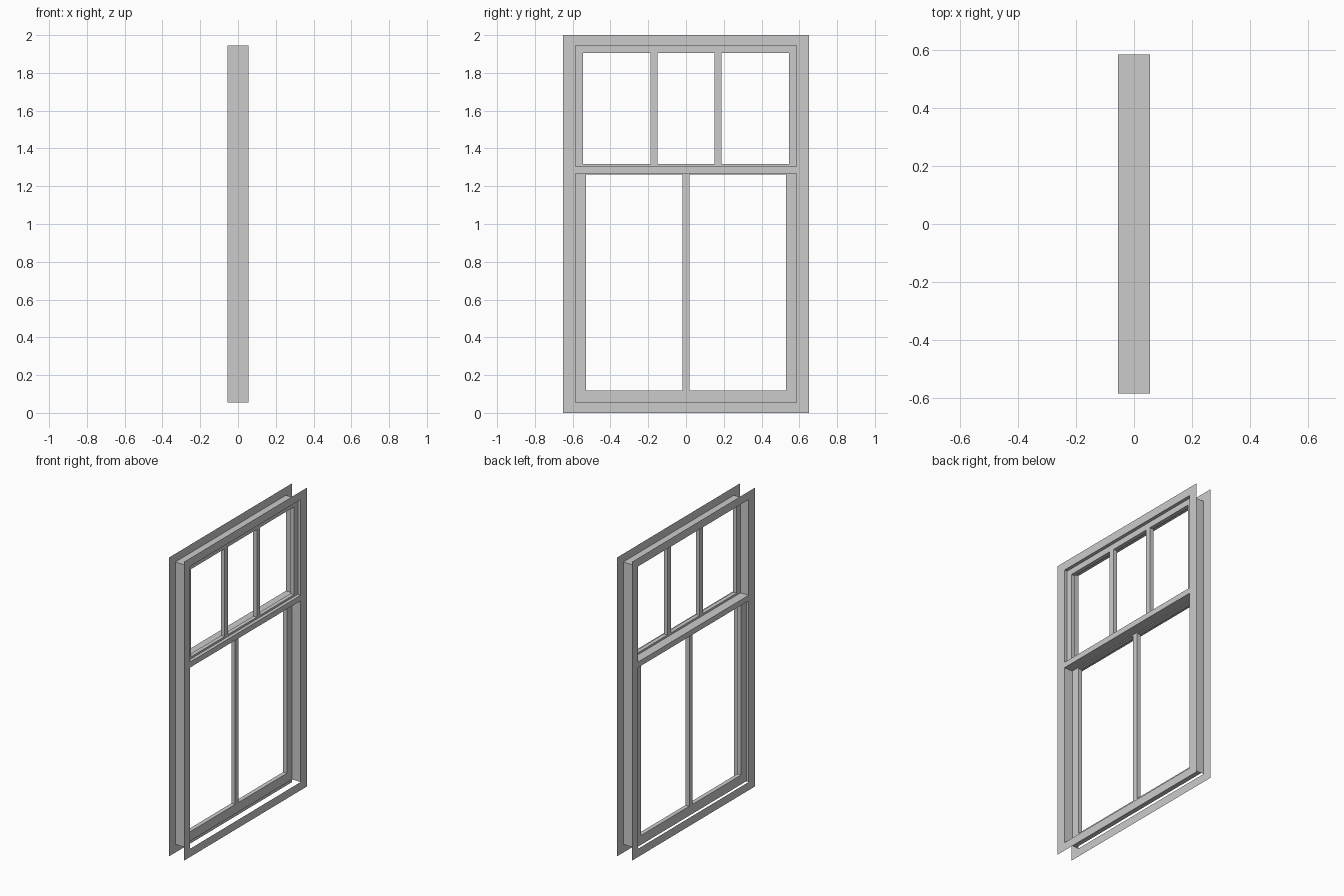
import bpy
import bmesh

cube = bpy.data.objects.get("Cube")
if cube:
    bpy.data.objects.remove(cube, do_unlink=True)

grey = bpy.data.materials.new("window_grey")
grey.use_nodes = True
colour = (0.6, 0.6, 0.6, 1)
grey.diffuse_color = colour
grey.node_tree.nodes["Principled BSDF"].inputs["Base Color"].default_value = colour

DEPTH = 0.055            # half depth of the whole window
IN_Y, IN_Z0, IN_Z1 = 0.585, 0.055, 1.945
RAIL_Z0, RAIL_Z1 = 1.268, 1.305


def make_object(name, bm):
    mesh = bpy.data.meshes.new(name)
    bm.to_mesh(mesh)
    bm.free()
    mesh.materials.append(grey)
    obj = bpy.data.objects.new(name, mesh)
    bpy.context.collection.objects.link(obj)
    return obj


def loop(bm, x, y0, y1, z0, z1):
    """Four corners of a rectangle facing along x."""
    return [bm.verts.new((x, y, z))
            for y, z in ((y0, z0), (y1, z0), (y1, z1), (y0, z1))]


def bridge(bm, a, b):
    for i in range(len(a)):
        j = (i + 1) % len(a)
        bm.faces.new((a[i], a[j], b[j], b[i]))


def bar(name, x0, x1, y0, y1, z0, z1):
    bm = bmesh.new()
    a, b = loop(bm, x0, y0, y1, z0, z1), loop(bm, x1, y0, y1, z0, z1)
    bridge(bm, a, b)
    bm.faces.new(a[::-1])
    bm.faces.new(b)
    bmesh.ops.recalc_face_normals(bm, faces=bm.faces)
    return make_object(name, bm)


def sash(name, x0, x1, outer, inner):
    """Rectangular frame with an opening, built from four bridged loops."""
    bm = bmesh.new()
    rings = [loop(bm, x, *r) for x, r in
             ((x0, outer), (x1, outer), (x1, inner), (x0, inner))]
    for i in range(4):
        bridge(bm, rings[i], rings[(i + 1) % 4])
    bmesh.ops.recalc_face_normals(bm, faces=bm.faces)
    return make_object(name, bm)


# Thin flat trim around both faces of the window
for name, side in (("left_trim", 1), ("right_trim", -1)):
    bm = bmesh.new()
    x = side * DEPTH
    outer = loop(bm, x, -0.65, 0.65, 0, 2)
    inner = loop(bm, x, -IN_Y, IN_Y, IN_Z0, IN_Z1)
    bridge(bm, outer, inner)
    if side < 0:
        bmesh.ops.reverse_faces(bm, faces=bm.faces)
    make_object(name, bm)

# Sheet lining on the sides and head, open at the bottom
bm = bmesh.new()
a = loop(bm, -DEPTH, -IN_Y, IN_Y, IN_Z0, IN_Z1)
b = loop(bm, DEPTH, -IN_Y, IN_Y, IN_Z0, IN_Z1)
for i, j in ((1, 2), (2, 3), (3, 0)):
    bm.faces.new((a[i], a[j], b[j], b[i]))
make_object("jamb_lining", bm)

# Cross rail between the two sashes
bar("cross_rail", -DEPTH, DEPTH, -IN_Y, IN_Y, RAIL_Z0, RAIL_Z1)

# Lower sash with one glazing bar
LX = (-0.037, -0.008)
sash("lower_sash", *LX, (-IN_Y, IN_Y, IN_Z0, 1.285), (-0.53, 0.53, 0.118, 1.262))
bar("lower_glazing_bar", *LX, -0.018, 0.018, 0.118, 1.262)

# Upper sash with two glazing bars
UX = (0.006, 0.033)
sash("upper_sash", *UX, (-IN_Y, IN_Y, 1.285, IN_Z1), (-0.545, 0.545, 1.318, 1.905))
for name, y in (("upper_glazing_bar_front", -0.17), ("upper_glazing_bar_back", 0.17)):
    bar(name, *UX, y - 0.018, y + 0.018, 1.318, 1.905)
